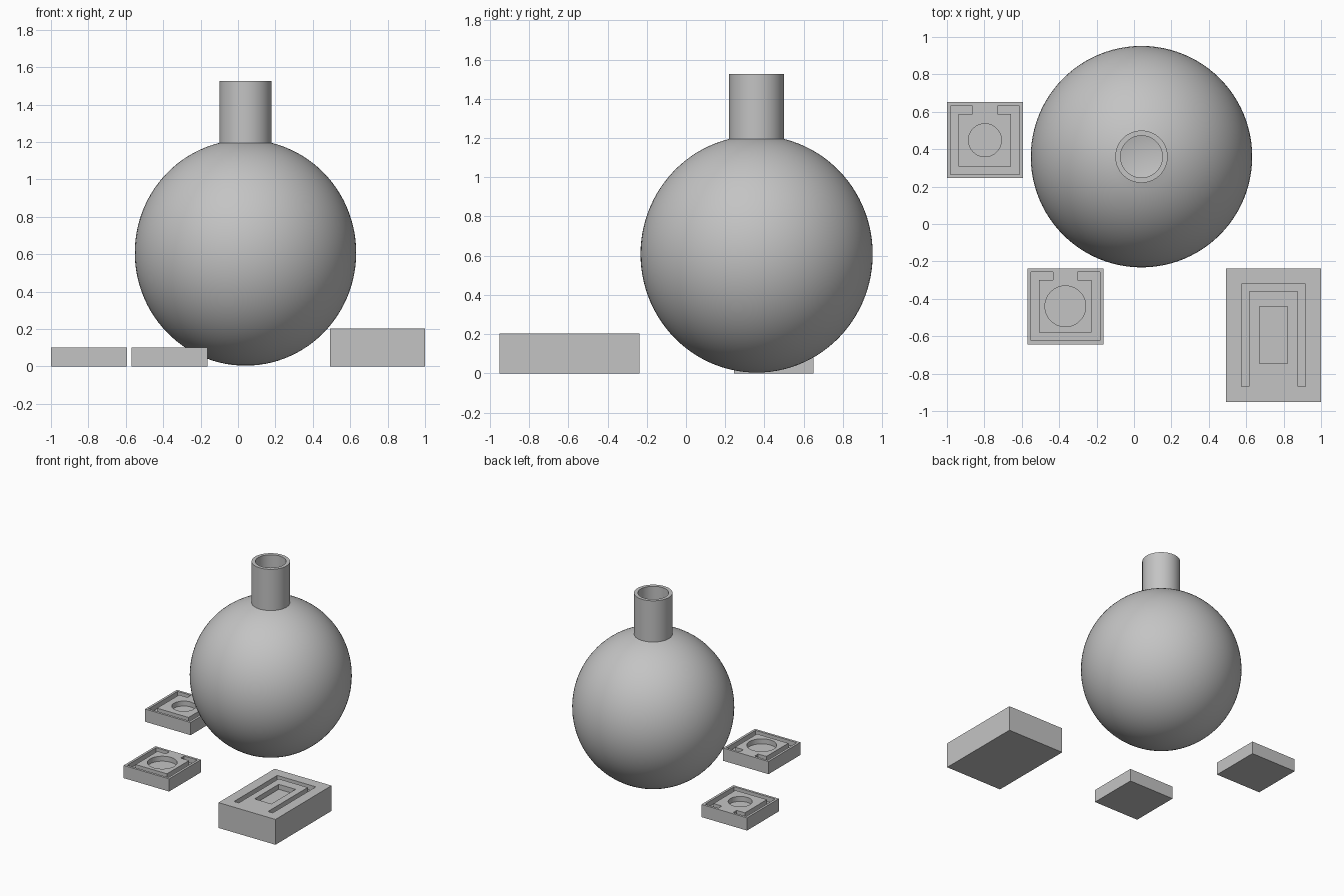
import bpy, bmesh
from math import sin, cos, pi, asin, radians
from mathutils import Matrix, Vector

cube = bpy.data.objects.get("Cube")
if cube:
    bpy.data.objects.remove(cube, do_unlink=True)

grey = bpy.data.materials.new("plain grey")
grey.use_nodes = True
colour = (0.55, 0.55, 0.55, 1)
grey.diffuse_color = colour
grey.node_tree.nodes["Principled BSDF"].inputs["Base Color"].default_value = colour


def make_object(name, bm):
    bmesh.ops.recalc_face_normals(bm, faces=bm.faces)
    mesh = bpy.data.meshes.new(name)
    bm.to_mesh(mesh)
    bm.free()
    mesh.materials.append(grey)
    obj = bpy.data.objects.new(name, mesh)
    bpy.context.collection.objects.link(obj)
    return obj


def prism(name, outline, bottom, top):
    """Extrude a flat outline between two heights."""
    bm = bmesh.new()
    face = bm.faces.new([bm.verts.new((x, y, bottom)) for x, y in outline])
    side = bmesh.ops.extrude_face_region(bm, geom=[face])["geom"]
    verts = [v for v in side if isinstance(v, bmesh.types.BMVert)]
    bmesh.ops.translate(bm, verts=verts, vec=(0, 0, top - bottom))
    return make_object(name, bm)


def rectangle(left, right, front, back):
    return [(left, front), (right, front), (right, back), (left, back)]


def circle(radius, count=64):
    return [(radius * cos(2 * pi * i / count), radius * sin(2 * pi * i / count))
            for i in range(count)]


def recessed_block(name, centre, half_x, half_y, height, outlines, depth):
    """A box with recesses sunk into its top face."""
    block = prism(name, rectangle(-half_x, half_x, -half_y, half_y), 0, height)
    cutters = []
    for outline in outlines:
        cutter = prism(name + "_cutter", outline, height - depth, height + 0.1)
        cutter.hide_render = True
        mod = block.modifiers.new("recess", 'BOOLEAN')
        mod.operation = 'DIFFERENCE'
        mod.solver = 'EXACT'
        mod.object = cutter
        cutters.append(cutter)
    graph = bpy.context.evaluated_depsgraph_get()
    carved = bpy.data.meshes.new_from_object(block.evaluated_get(graph))
    block.modifiers.clear()
    block.data = carved
    for cutter in cutters:
        bpy.data.objects.remove(cutter, do_unlink=True)
    block.location = (*centre, 0)
    return block


# Hollow round flask with an open neck, turned from one profile
radius, half_height, middle, rim = 0.592, 0.604, 0.608, 1.527
neck, bore, wall = 0.14, 0.112, 0.028


def bowl(r, h, opening, steps=48):
    end = pi - asin(opening / r)
    return [(r * sin(end * i / steps), middle - h * cos(end * i / steps))
            for i in range(steps + 1)]


profile = bowl(radius, half_height, neck) + [(neck, rim), (bore, rim)]
profile += reversed(bowl(radius - wall, half_height - wall, bore))
bm = bmesh.new()
verts = [bm.verts.new((x, 0, z)) for x, z in profile]
edges = [bm.edges.new(pair) for pair in zip(verts, verts[1:])]
bmesh.ops.spin(bm, geom=verts + edges, cent=(0, 0, 0), axis=(0, 0, 1),
               angle=2 * pi, steps=96, use_duplicate=False)
bmesh.ops.remove_doubles(bm, verts=bm.verts, dist=0.0001)
flask = make_object("round_flask", bm)
flask.location = (0.04, 0.36, 0)
bpy.ops.object.select_all(action='DESELECT')
flask.select_set(True)
bpy.context.view_layer.objects.active = flask
bpy.ops.object.shade_smooth_by_angle(angle=radians(30))

# Two square tiles, each with a C-shaped channel and a round well
out, inn, gap = 0.184, 0.14, 0.066
channel = [(-gap, out), (-out, out), (-out, -out), (out, -out), (out, out), (gap, out),
           (gap, inn), (inn, inn), (inn, -inn), (-inn, -inn), (-inn, inn), (-gap, inn)]
for name, centre, well in (("back_tile", (-0.797, 0.448), 0.088),
                           ("front_tile", (-0.367, -0.44), 0.109)):
    recessed_block(name, centre, 0.203, 0.203, 0.102, [channel, circle(well)], 0.04)

# Thick block with a U-shaped channel and a rectangular well
out, inn, end, top = 0.172, 0.13, -0.275, 0.274
channel = [(-out, end), (-inn, end), (-inn, top - 0.042), (inn, top - 0.042),
           (inn, end), (out, end), (out, top), (-out, top)]
recessed_block("thick_block", (0.746, -0.594), 0.254, 0.357, 0.204,
               [channel, rectangle(-0.075, 0.075, -0.153, 0.154)], 0.04)
